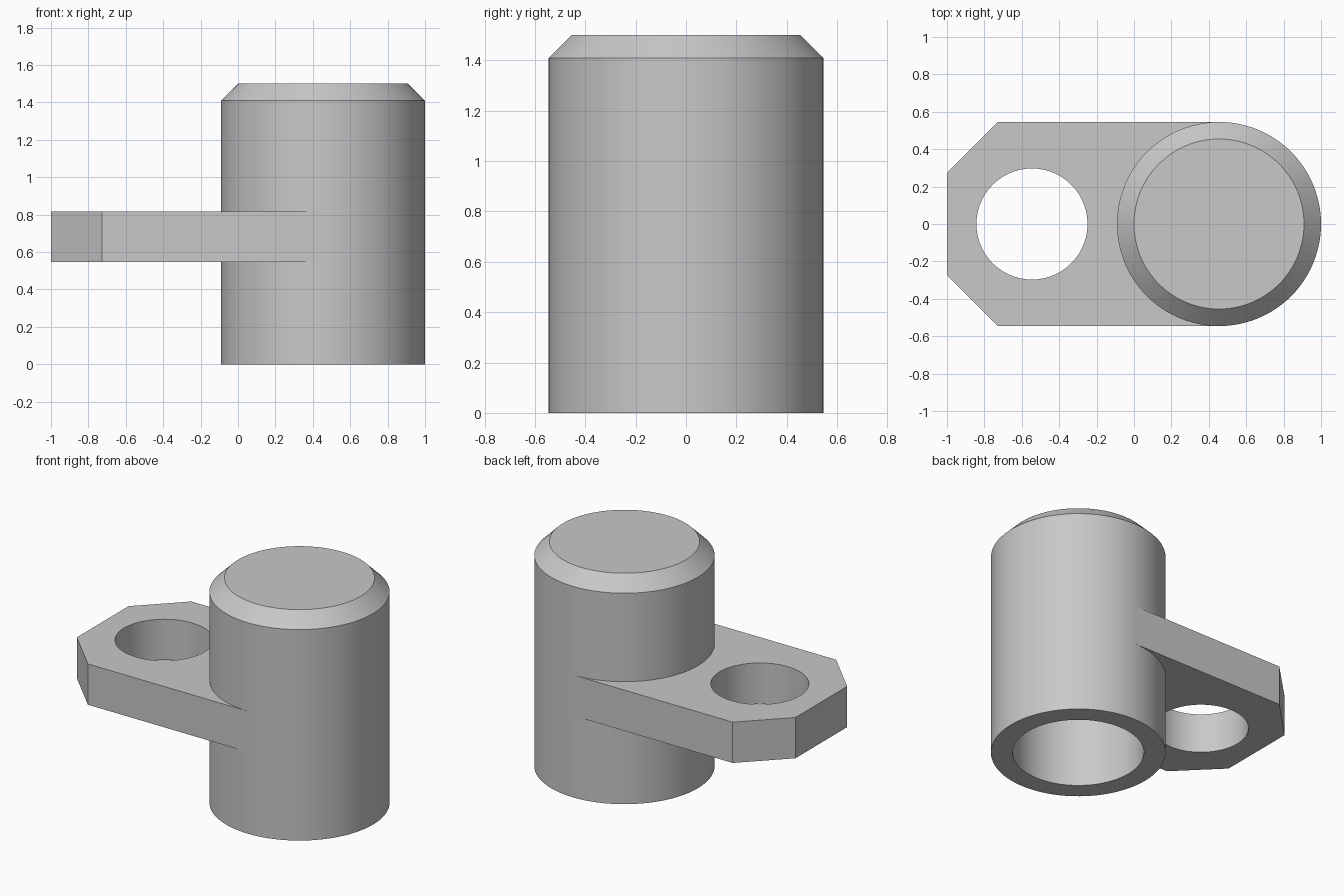
import bpy, bmesh, math
from mathutils import Matrix, Vector

if "Cube" in bpy.data.objects:
    bpy.data.objects.remove(bpy.data.objects["Cube"], do_unlink=True)

SEGMENTS = 96
RADIUS = 0.5455
BARREL_X = 1 - RADIUS
EYE_X = -0.5455
PLATE_BOTTOM, PLATE_TOP = 0.5455, 0.818

grey = bpy.data.materials.new("plain grey")
grey.use_nodes = True
colour = (0.58, 0.58, 0.58, 1)
grey.diffuse_color = colour
grey.node_tree.nodes["Principled BSDF"].inputs["Base Color"].default_value = colour


def make_object(name, bm):
    bmesh.ops.recalc_face_normals(bm, faces=bm.faces[:])
    mesh = bpy.data.meshes.new(name)
    bm.to_mesh(mesh)
    bm.free()
    mesh.materials.append(grey)
    obj = bpy.data.objects.new(name, mesh)
    bpy.context.collection.objects.link(obj)
    return obj


def activate(obj):
    bpy.ops.object.select_all(action="DESELECT")
    obj.select_set(True)
    bpy.context.view_layer.objects.active = obj


def cut_round(obj, x, radius):
    """Cut a vertical round opening through the object."""
    bm = bmesh.new()
    bmesh.ops.create_cone(bm, cap_ends=True, segments=SEGMENTS, radius1=radius,
                          radius2=radius, depth=2, matrix=Matrix.Translation((x, 0, 0.7)))
    cutter = make_object("round_cutter", bm)
    cutter.hide_render = True
    mod = obj.modifiers.new("opening", "BOOLEAN")
    mod.operation = "DIFFERENCE"
    mod.solver = "EXACT"
    mod.object = cutter
    activate(obj)
    bpy.ops.object.modifier_apply(modifier=mod.name)
    bpy.data.objects.remove(cutter, do_unlink=True)


# Barrel: chamfered closed top, blind bore open at the bottom
profile = [(0, 1.5), (0.4545, 1.5), (RADIUS, 1.409), (RADIUS, 0),
           (0.41, 0), (0.41, 1.364), (0, 1.364)]
bm = bmesh.new()
verts = [bm.verts.new((BARREL_X + r, 0, z)) for r, z in profile]
edges = [bm.edges.new(pair) for pair in zip(verts, verts[1:])]
bmesh.ops.spin(bm, geom=verts + edges, cent=(BARREL_X, 0, 0), axis=(0, 0, 1),
               angle=math.tau, steps=SEGMENTS, use_merge=False)
bmesh.ops.remove_doubles(bm, verts=bm.verts[:], dist=0.0001)
barrel = make_object("barrel", bm)

# Side plate: clipped outer corners, flush with the barrel's sides
half_outline = [(BARREL_X, RADIUS), (-0.7273, RADIUS), (-1, 0.2727)]
outline = half_outline + [(x, -y) for x, y in reversed(half_outline)]
bm = bmesh.new()
base = bm.faces.new([bm.verts.new((x, y, PLATE_BOTTOM)) for x, y in outline])
top = bmesh.ops.extrude_face_region(bm, geom=[base])["geom"]
bmesh.ops.translate(bm, verts=[v for v in top if isinstance(v, bmesh.types.BMVert)],
                    vec=Vector((0, 0, PLATE_TOP - PLATE_BOTTOM)))
plate = make_object("side_plate", bm)

# Eye hole, and clearance so the plate ends inside the barrel wall
cut_round(plate, EYE_X, 0.297)
cut_round(plate, BARREL_X, 0.48)

for obj in (barrel, plate):
    activate(obj)
    bpy.ops.object.shade_smooth_by_angle(angle=math.radians(30))
